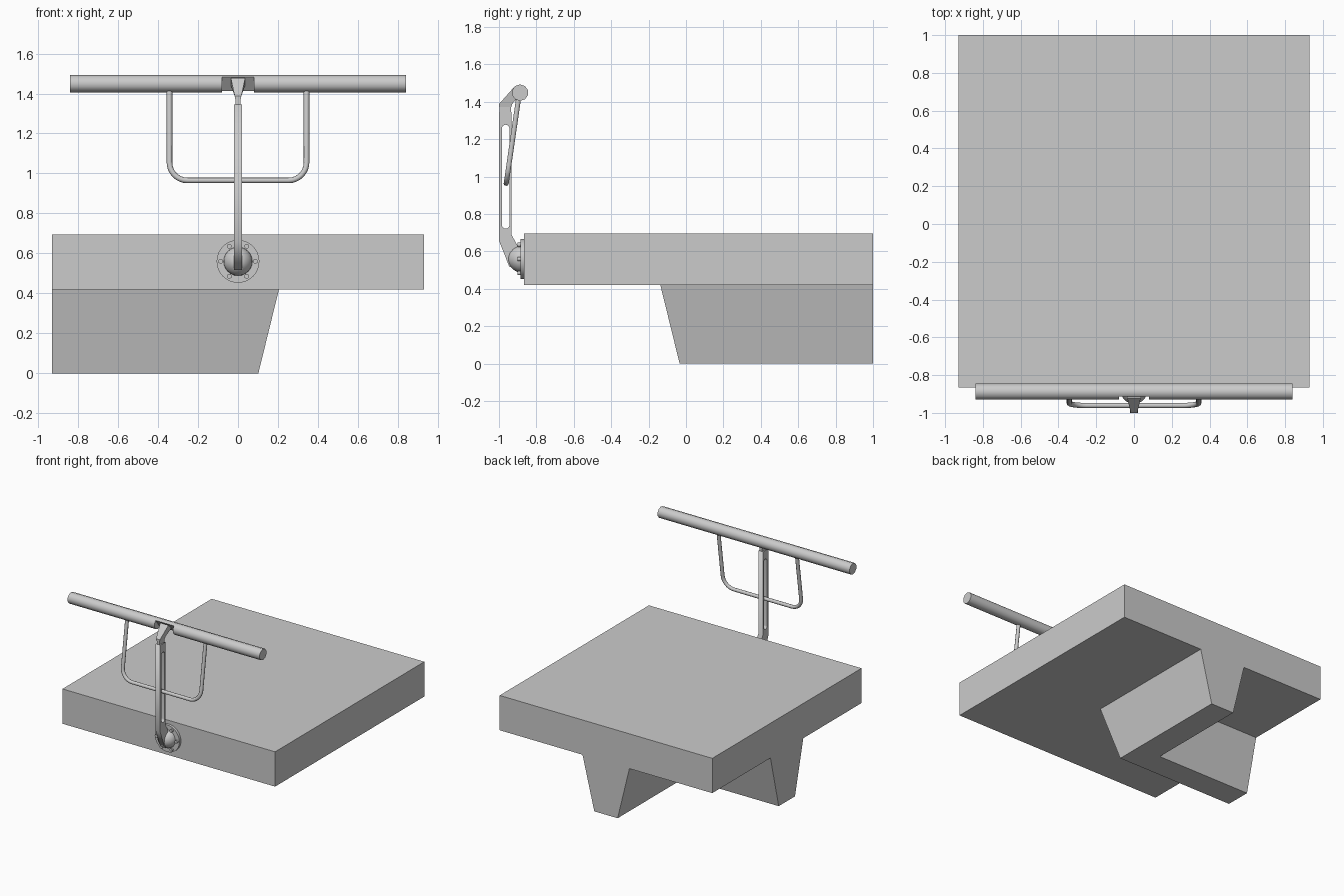
import bpy
import bmesh
from math import sin, cos, pi, radians

cube = bpy.data.objects.get("Cube")
if cube:
    bpy.data.objects.remove(cube, do_unlink=True)

grey = bpy.data.materials.new("light grey")
grey.use_nodes = True
grey.diffuse_color = (0.6, 0.6, 0.6, 1)
grey.node_tree.nodes["Principled BSDF"].inputs["Base Color"].default_value = (0.6, 0.6, 0.6, 1)


def select(obj):
    bpy.ops.object.select_all(action="DESELECT")
    obj.select_set(True)
    bpy.context.view_layer.objects.active = obj


def finish(name, bm, smooth=None):
    bmesh.ops.recalc_face_normals(bm, faces=bm.faces)
    mesh = bpy.data.meshes.new(name)
    bm.to_mesh(mesh)
    bm.free()
    mesh.materials.append(grey)
    obj = bpy.data.objects.new(name, mesh)
    bpy.context.collection.objects.link(obj)
    if smooth:
        select(obj)
        bpy.ops.object.shade_smooth_by_angle(angle=radians(smooth))
    return obj


def loft_mesh(loops):
    """Skin a list of equal-length loops and cap both ends."""
    bm = bmesh.new()
    rings = [[bm.verts.new(p) for p in loop] for loop in loops]
    n = len(rings[0])
    for a, b in zip(rings, rings[1:]):
        for i in range(n):
            j = (i + 1) % n
            bm.faces.new((a[i], a[j], b[j], b[i]))
    bm.faces.new(rings[0])
    bm.faces.new(rings[-1])
    return bm


def loft(name, loops, smooth=None):
    return finish(name, loft_mesh(loops), smooth)


def rect(x, y0, y1, z0, z1=None):
    z1 = z0 if z1 is None else z1
    return [(-x, y0, z0), (x, y0, z0), (x, y1, z1), (-x, y1, z1)]


def lathe(name, profile, x, z, sides, smooth=40):
    """Turn (radius, y) pairs about an axis along y."""
    return loft(name, [[(x + r * cos(2 * pi * i / sides), y, z + r * sin(2 * pi * i / sides))
                        for i in range(sides)] for r, y in profile], smooth)


def convert(name, curve):
    curve.materials.append(grey)
    obj = bpy.data.objects.new(name, curve)
    bpy.context.collection.objects.link(obj)
    return obj


def add_poly(curve, points, cyclic):
    spline = curve.splines.new("POLY")
    spline.points.add(len(points) - 1)
    for p, co in zip(spline.points, points):
        p.co = (*co, 1)
    spline.use_cyclic_u = cyclic


# Deck slab
loft("deck_slab", [rect(0.93, -0.865, 1, z) for z in (0.42, 0.695)])


# L-shaped tapered rib under the slab
def rib_outline(h, z, c=0.068):
    return [(-0.93, c - h, z), (h, c - h, z), (h, 1, z),
            (-h, 1, z), (-h, c + h, z), (-0.93, c + h, z)]


loft("corner_rib", [rib_outline(0.102, 0), rib_outline(0.205, 0.42)])

# Round mounting flange with hub and bolts
HUB_Z = 0.56
lathe("mount_flange", [(0.107, -0.865), (0.107, -0.885)], 0, HUB_Z, 32)
lathe("mount_hub", [(0.072, -0.885), (0.07, -0.9), (0.058, -0.922), (0.04, -0.94), (0.02, -0.95)],
      0, HUB_Z, 24)
for k in range(6):
    a = k * pi / 3
    lathe("flange_bolt", [(0.012, -0.885), (0.012, -0.9)],
          0.087 * cos(a), HUB_Z + 0.087 * sin(a), 10)

# Slotted mast: side profile with a round-ended slot, extruded across x
plate = bpy.data.curves.new("mast", "CURVE")
plate.dimensions = "2D"
plate.fill_mode = "BOTH"
plate.extrude = 0.02
add_poly(plate, [(-1, 1.345, 0), (-1, 0.658, 0), (-0.944, 0.517, 0), (-0.9, 0.53, 0),
                 (-0.9, 0.63, 0), (-0.933, 0.69, 0), (-0.933, 1.345, 0)], True)
slot = []
for z, start in ((1.258, 0), (0.742, pi)):
    slot += [(-0.964 + 0.02 * cos(start + pi * i / 8), z + 0.02 * sin(start + pi * i / 8), 0)
             for i in range(9)]
add_poly(plate, slot, True)
mast = convert("mast", plate)
mast.rotation_euler = (pi / 2, 0, pi / 2)
select(mast)
bpy.ops.object.convert(target="MESH")

# Neck and flared bracket joining mast to the crossbar
loft("mast_neck", [rect(0.012, -0.997, -0.935, z) for z in (1.345, 1.375)])
loft("crossbar_bracket", [rect(0.014, -1, -0.933, 1.372), rect(0.017, -1, -0.93, 1.388),
                          rect(0.036, -0.92, -0.885, 1.478, 1.44)])

# Crossbar: two full tubes and a middle length with its front cut away
BAR_Y, BAR_Z, BAR_R = -0.887, 1.449, 0.044


def bar_ring(x, sides=10):
    return [(x, BAR_Y + BAR_R * cos(2 * pi * i / sides + pi / 2),
             BAR_Z + BAR_R * sin(2 * pi * i / sides + pi / 2)) for i in range(sides)]


for side, label in ((1, "left"), (-1, "right")):
    loft("crossbar_" + label, [bar_ring(0.08 * side), bar_ring(0.84 * side)], 40)
middle = loft_mesh([bar_ring(-0.08), bar_ring(0.08)])
bmesh.ops.bisect_plane(middle, geom=middle.verts[:] + middle.edges[:] + middle.faces[:],
                       plane_co=(0, -0.89, 1.45), plane_no=(0, -0.8, -0.6), clear_outer=True)
bmesh.ops.holes_fill(middle, edges=middle.edges[:])
finish("crossbar_middle", middle, 40)

# U-shaped handle hanging from the crossbar through the mast slot
HALF, BEND = 0.343, 0.09
path = [(-HALF, 0.45)]
for cx, start in ((-HALF + BEND, pi), (HALF - BEND, 1.5 * pi)):
    path += [(cx + BEND * cos(start + pi * i / 16), BEND + BEND * sin(start + pi * i / 16))
             for i in range(9)]
path.append((HALF, 0.45))
wire = bpy.data.curves.new("u_handle", "CURVE")
wire.dimensions = "3D"
wire.bevel_depth = 0.014
wire.bevel_resolution = 3
wire.use_fill_caps = True
add_poly(wire, [(x, -0.961 + 0.145 * t, 0.965 + t) for x, t in path], False)
handle = convert("u_handle", wire)
select(handle)
bpy.ops.object.convert(target="MESH")
bpy.ops.object.shade_smooth_by_angle(angle=radians(50))
